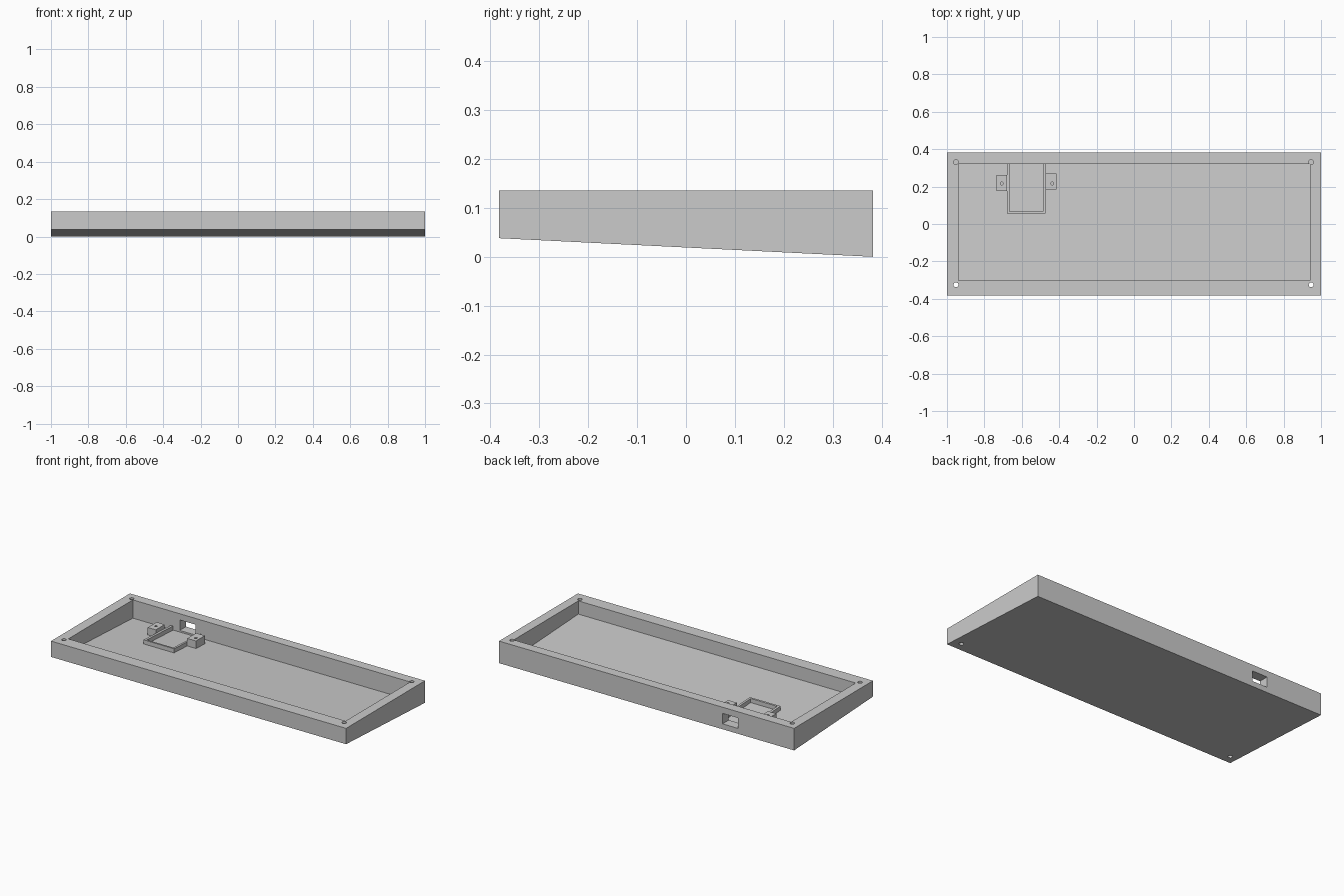
import bpy, bmesh

if "Cube" in bpy.data.objects:
    bpy.data.objects.remove(bpy.data.objects["Cube"])

TOP = 0.135        # rim height
HALF_Y = 0.382     # half depth of the tray
FLOOR = 0.02       # floor thickness

grey = bpy.data.materials.new("plain grey")
grey.use_nodes = True
COLOUR = (0.6, 0.6, 0.6, 1)
grey.diffuse_color = COLOUR
grey.node_tree.nodes["Principled BSDF"].inputs["Base Color"].default_value = COLOUR


def under(y):
    """Height of the sloping underside at depth y."""
    return 0.038 * (HALF_Y - y) / (2 * HALF_Y)


def make(name, bm):
    bmesh.ops.recalc_face_normals(bm, faces=bm.faces)
    mesh = bpy.data.meshes.new(name)
    bm.to_mesh(mesh)
    bm.free()
    mesh.materials.append(grey)
    obj = bpy.data.objects.new(name, mesh)
    bpy.context.collection.objects.link(obj)
    return obj


def prism(name, x0, x1, profile):
    """Extrude a (y, z) side profile along x."""
    bm = bmesh.new()
    face = bm.faces.new([bm.verts.new((x0, y, z)) for y, z in profile])
    ext = bmesh.ops.extrude_face_region(bm, geom=[face])["geom"]
    moved = [v for v in ext if isinstance(v, bmesh.types.BMVert)]
    bmesh.ops.translate(bm, verts=moved, vec=(x1 - x0, 0, 0))
    return make(name, bm)


def sloped(name, x0, x1, y0, y1, lift, tops):
    """Block whose base follows the slope, with the given top heights."""
    return prism(name, x0, x1, [(y0, under(y0) + lift), (y1, under(y1) + lift),
                                (y1, tops[1]), (y0, tops[0])])


def rod(name, x, y, z0, z1, radius, sides=24):
    bm = bmesh.new()
    bmesh.ops.create_cone(bm, cap_ends=True, segments=sides, radius1=radius,
                          radius2=radius, depth=z1 - z0)
    bmesh.ops.translate(bm, verts=bm.verts, vec=(x, y, (z0 + z1) / 2))
    return make(name, bm)


def cut(target, cutter):
    mod = target.modifiers.new("cut", 'BOOLEAN')
    mod.operation = 'DIFFERENCE'
    mod.solver = 'EXACT'
    mod.object = cutter
    bpy.context.view_layer.update()
    with bpy.context.temp_override(object=target, active_object=target):
        bpy.ops.object.modifier_apply(modifier=mod.name)
    bpy.data.objects.remove(cutter)


# Tray body with sloping underside
tray = sloped("tray", -1, 1, -HALF_Y, HALF_Y, 0, (TOP, TOP))

# Hollow interior with a floor parallel to the underside
cut(tray, sloped("cavity_cutter", -0.938, 0.942, -0.303, 0.322, FLOOR, (0.3, 0.3)))

# Connector opening through the back wall
cut(tray, prism("port_cutter", -0.62, -0.515,
                [(0.3, 0.033), (0.45, 0.033), (0.45, 0.097), (0.3, 0.097)]))

# Corner screw holes: they break through only where the underside is high
for x in (-0.952, 0.947):
    for y in (-0.325, 0.331):
        cut(tray, rod("screw_cutter", x, y, 0.02, 0.3, 0.013))


# Low U-shaped frame that locates the connector board
def rail(name, x0, x1, y0, y1):
    height = FLOOR + 0.025
    sloped(name, x0, x1, y0, y1, FLOOR - 0.004,
           (under(y0) + height, under(y1) + height))


rail("board_frame_right", -0.68, -0.665, 0.056, 0.324)
rail("board_frame_left", -0.486, -0.473, 0.056, 0.324)
rail("board_frame_front", -0.665, -0.486, 0.056, 0.068)

# Screw posts on both sides of the frame
for side, x0, x1, y0, y1, hx in (("right", -0.735, -0.68, 0.176, 0.262, -0.707),
                                 ("left", -0.473, -0.414, 0.184, 0.27, -0.437)):
    post = sloped("screw_post_" + side, x0, x1, y0, y1, FLOOR - 0.004, (0.076, 0.076))
    cut(post, rod("post_cutter", hx, 0.217, 0.04, 0.2, 0.008, 16))
